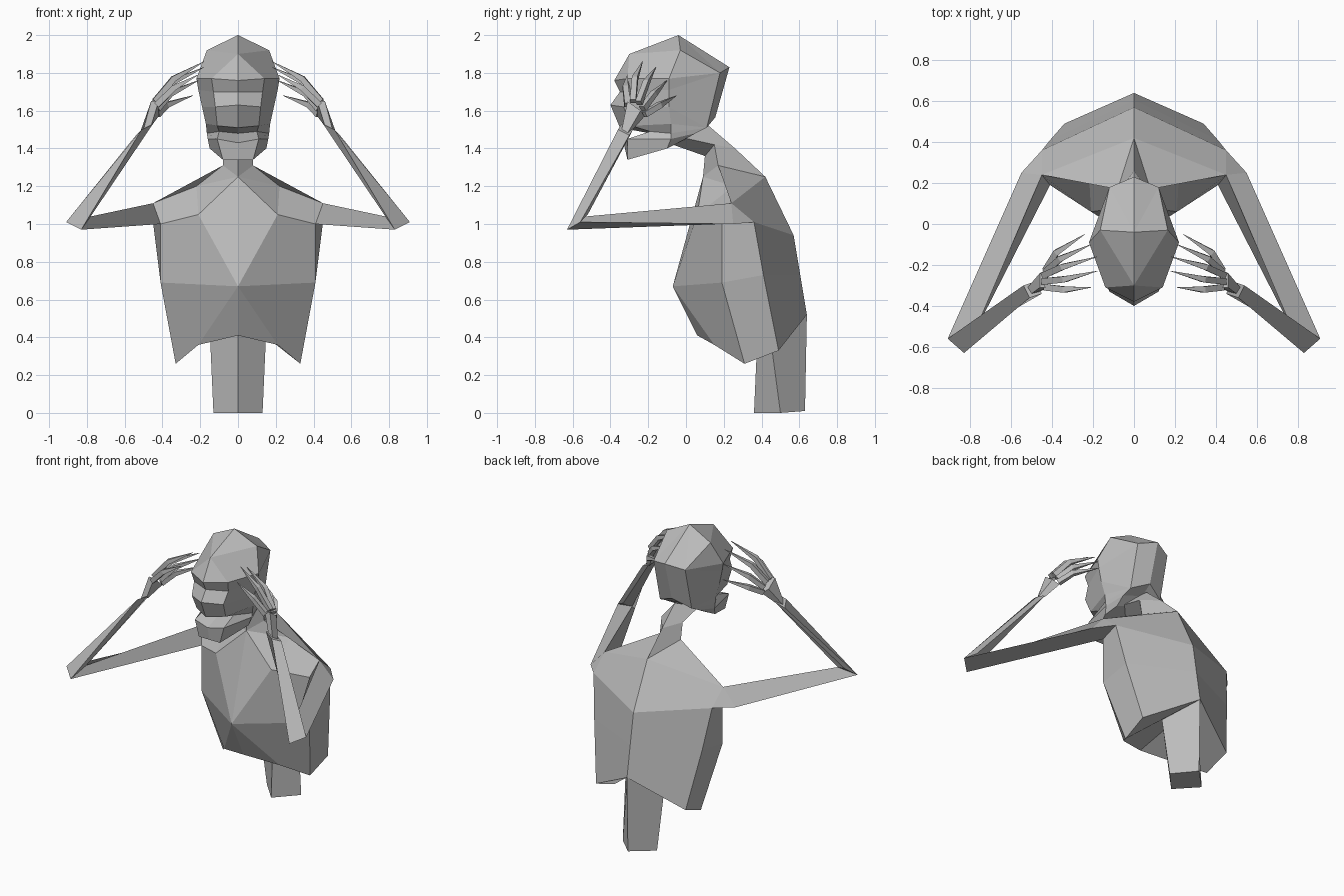
import bpy
import bmesh
from mathutils import Vector

cube = bpy.data.objects.get("Cube")
if cube:
    bpy.data.objects.remove(cube, do_unlink=True)

# One plain grey for the whole figure
grey = bpy.data.materials.new("plain grey")
grey.use_nodes = True
colour = (0.5, 0.5, 0.5, 1)
grey.diffuse_color = colour
shader = next(n for n in grey.node_tree.nodes if n.type == "BSDF_PRINCIPLED")
shader.inputs["Base Color"].default_value = colour


def finish(name, bm):
    """Clean up the mesh, give it its colour and add it to the scene."""
    bmesh.ops.recalc_face_normals(bm, faces=bm.faces[:])
    mesh = bpy.data.meshes.new(name)
    bm.to_mesh(mesh)
    bm.free()
    mesh.materials.append(grey)
    obj = bpy.data.objects.new(name, mesh)
    bpy.context.collection.objects.link(obj)
    return obj


def add_face(bm, corners):
    """Add a face, dropping corners that fall on the same vertex."""
    unique = list(dict.fromkeys(corners))
    if len(unique) > 2 and not bm.faces.get(unique):
        bm.faces.new(unique)


def loft(name, rings, closed, sides=(1,), cap_start=True, cap_end=True):
    """Bridge rings of points. Open rings run front to back and are mirrored."""
    bm = bmesh.new()
    for side in sides:
        shared = {}

        def vertex(point):
            x, y, z = point
            key = (x * side, y, z)
            if key not in shared:
                shared[key] = bm.verts.new(key)
            return shared[key]

        grid = [[vertex(p) for p in ring] for ring in rings]
        count = len(rings[0])
        for low, high in zip(grid, grid[1:]):
            for i in range(count if closed else count - 1):
                j = (i + 1) % count
                add_face(bm, (low[i], low[j], high[j], high[i]))
        if cap_start:
            add_face(bm, grid[0])
        if cap_end:
            add_face(bm, grid[-1])
    if not closed:
        bmesh.ops.remove_doubles(bm, verts=bm.verts[:], dist=0.001)
    return finish(name, bm)


def square_ring(centre, direction, half):
    """Four corners around a centre, square to the given direction."""
    across = direction.cross(Vector((0, 0, 1))).normalized() * half
    up = across.cross(direction).normalized() * half
    return [tuple(centre + a * across + b * up)
            for a, b in ((-1, -1), (1, -1), (1, 1), (-1, 1))]


def tapered_tube(name, points, widths, side):
    """A square tube through the points, with a half width at each."""
    path = [Vector(p) for p in points]
    rings = []
    for i, centre in enumerate(path):
        along = path[min(i + 1, len(path) - 1)] - path[max(i - 1, 0)]
        rings.append(square_ring(centre, along.normalized(), widths[i]))
    return loft(name, rings, True, (side,))


BOTH = (1, -1)

# Torso and neck, from the ribs up
pit = (0, .09, 1.25)
chest = (0, -.07, .67)
shoulder_top = (.45, .24, 1.11)
shoulder_back = (.45, .36, 1.01)
armpit = (.41, .19, 1)
neck_side = (.08, .17, 1.31)
nape = (0, .42, 1.25)
neck_bend = (.08, .15, 1.42)
neck_back = (0, .26, 1.4)
skull_side = (.08, -.03, 1.46)
skull_base = (0, .12, 1.52)
loft("torso", [
    [(0, .06, .41), (.21, .15, .36), (.33, .31, .26), (.34, .49, .33), (0, .64, .52)],
    [chest, chest, (.41, .19, .69), (.41, .41, .73), (0, .605, .73)],
    [pit, (.21, .06, 1.05), armpit, shoulder_back, (0, .57, .94)],
    [pit, (.22, .25, 1.2), shoulder_top, shoulder_top, nape],
    [pit, neck_side, neck_side, nape, nape],
    [(0, .1, 1.36), neck_bend, neck_bend, neck_back, neck_back],
    [(0, -.07, 1.42), skull_side, skull_side, skull_base, skull_base],
], False, BOTH)

# Spine column below the ribs
loft("spine", [
    [(0, .36, 0), (.13, .5, 0), (0, .63, .01), (-.13, .5, 0)],
    [(0, .38, .45), (.15, .44, .45), (0, .64, .52), (-.15, .44, .45)],
], True)

# Head with an open mouth, from chin to crown
forehead = (0, -.3, 1.9)
skull_corner = (.12, .11, 1.51)
skull_low = (0, .155, 1.565)
back_corner = (.12, .18, 1.8)
back_middle = (0, .23, 1.83)
loft("head", [
    [(0, -.31, 1.34), (.08, -.31, 1.34), (.15, -.1, 1.4), (.12, -.02, 1.44), (0, .02, 1.46)],
    [(0, -.33, 1.43), (.11, -.31, 1.45), (.16, -.08, 1.45), (.13, .05, 1.48), (0, .08, 1.51)],
    [(0, -.19, 1.48), (.1, -.19, 1.49), (.165, -.08, 1.48), skull_corner, skull_low],
    [(0, -.35, 1.51), (.11, -.29, 1.52), (.17, -.08, 1.53), skull_corner, skull_low],
    [(0, -.4, 1.63), (.12, -.33, 1.62), (.19, -.09, 1.62), skull_corner, skull_low],
    [(0, -.35, 1.7), (.13, -.29, 1.7), (.21, -.09, 1.71), back_corner, back_middle],
    [(0, -.38, 1.76), (.14, -.31, 1.77), (.22, -.09, 1.77), back_corner, back_middle],
    [forehead, forehead, (.165, -.03, 1.92), back_corner, back_middle],
    [(0, -.04, 2)] * 5,
], False, BOTH, cap_end=False)

# Arms: shoulder cap, upper arm, forearm and hand
arm_outer = (.55, .25, 1)
elbow_out = (.91, -.56, 1.01)
elbow_tip = (.83, -.63, .97)
elbow_in = (.78, -.53, 1.04)
fingers = {
    "thumb": [(.43, -.31, 1.63), (.34, -.32, 1.72), (.21, -.31, 1.79)],
    "index_finger": [(.44, -.28, 1.65), (.34, -.27, 1.77), (.18, -.23, 1.86)],
    "middle_finger": [(.44, -.25, 1.64), (.35, -.21, 1.75), (.18, -.16, 1.83)],
    "ring_finger": [(.43, -.23, 1.61), (.36, -.17, 1.69), (.21, -.1, 1.76)],
    "little_finger": [(.43, -.22, 1.58), (.38, -.14, 1.63), (.24, -.05, 1.68)],
}
for label, side in (("left", 1), ("right", -1)):
    loft(label + "_shoulder", [
        [shoulder_top, armpit, shoulder_back],
        [shoulder_top, armpit, arm_outer],
    ], True, (side,))
    loft(label + "_upper_arm", [
        [shoulder_top, armpit, arm_outer],
        [elbow_in, elbow_tip, elbow_out],
    ], True, (side,))
    loft(label + "_forearm", [
        [elbow_out, elbow_tip, elbow_in, (.84, -.52, 1.05)],
        [(.54, -.3, 1.47), (.51, -.36, 1.5), (.45, -.34, 1.53), (.48, -.28, 1.5)],
    ], True, (side,))
    loft(label + "_palm", [
        [(.52, -.31, 1.48), (.5, -.34, 1.5), (.46, -.33, 1.52), (.48, -.29, 1.49)],
        [(.46, -.24, 1.6), (.46, -.31, 1.65), (.42, -.31, 1.65), (.42, -.22, 1.57)],
    ], True, (side,))
    for finger, points in fingers.items():
        tapered_tube(label + "_" + finger, points, (.016, .015, .001), side)
